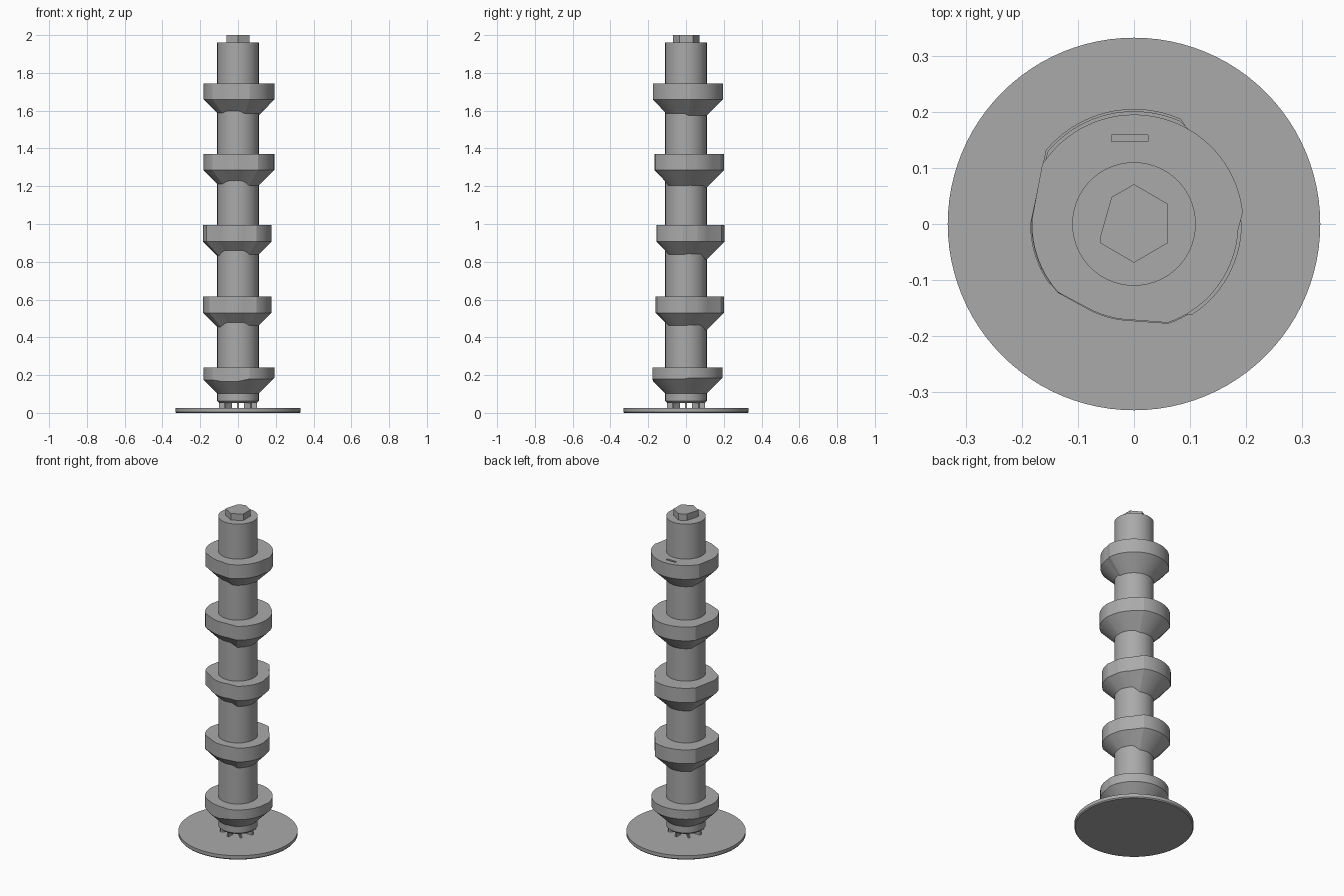
import bpy, bmesh
from math import radians, cos, sin, pi

if "Cube" in bpy.data.objects:
    bpy.data.objects.remove(bpy.data.objects["Cube"])

grey = bpy.data.materials.new("plain grey")
grey.use_nodes = True
grey.diffuse_color = (0.4, 0.4, 0.4, 1)
grey.node_tree.nodes["Principled BSDF"].inputs["Base Color"].default_value = (0.4, 0.4, 0.4, 1)

SHAFT_R = 0.11


def loft(name, rings, smooth=True):
    """Skin a stack of equal-length closed rings and cap both ends."""
    bm = bmesh.new()
    loops = [[bm.verts.new(p) for p in ring] for ring in rings]
    n = len(loops[0])
    for low, high in zip(loops, loops[1:]):
        for i in range(n):
            j = (i + 1) % n
            bm.faces.new((low[i], low[j], high[j], high[i]))
    bm.faces.new(loops[0][::-1])
    bm.faces.new(loops[-1])
    bmesh.ops.recalc_face_normals(bm, faces=bm.faces)
    mesh = bpy.data.meshes.new(name)
    bm.to_mesh(mesh)
    bm.free()
    mesh.materials.append(grey)
    obj = bpy.data.objects.new(name, mesh)
    bpy.context.collection.objects.link(obj)
    if smooth:
        bpy.ops.object.select_all(action="DESELECT")
        obj.select_set(True)
        bpy.context.view_layer.objects.active = obj
        bpy.ops.object.shade_smooth_by_angle(angle=radians(12))
    return obj


def turned(name, profile, n=96):
    return loft(name, [[(r * cos(2 * pi * i / n), r * sin(2 * pi * i / n), z)
                        for i in range(n)] for r, z in profile])


def box(name, x0, x1, y0, y1, z0, z1):
    return loft(name, [[(x0, y0, z), (x1, y0, z), (x1, y1, z), (x0, y1, z)]
                       for z in (z0, z1)], smooth=False)


def outline(arcs, step=4):
    """Polar outline: round arcs joined by straight flats."""
    pts = []
    for start, end, r in arcs:
        count = max(1, round((end - start) / step))
        for i in range(count + 1):
            pts.append((radians(start + (end - start) * i / count), r))
    return pts


def cam(name, arcs, top, bottom, straight_cone=False):
    """Lobed collar with a 45 degree underside running into the shaft."""
    pts = outline(arcs)
    root = SHAFT_R - 0.002

    def ring(f):
        return [(f(r)[0] * cos(a), f(r)[0] * sin(a), f(r)[1]) for a, r in pts]

    if straight_cone:
        low = ring(lambda r: (root, bottom - 0.08))
        edge = ring(lambda r: (r, bottom - 0.08 + r - root))
    else:
        low = ring(lambda r: (root, bottom - (r - root)))
        edge = ring(lambda r: (r, bottom))
    return loft(name, [low, edge, ring(lambda r: (r, top))])


# Base plate and shaft
turned("base_plate", [(0.327, 0), (0.332, 0.006), (0.332, 0.026)])
turned("shaft", [(0.1, 0.052), (SHAFT_R, 0.062), (SHAFT_R, 1.96)])

# Thin feet between plate and shaft
for k in range(8):
    foot = box("foot", 0.05, 0.1, -0.006, 0.006, 0.02, 0.06)
    foot.rotation_euler.z = k * pi / 4

# Hexagonal tip with one corner cut back
tip = [(0.06, -0.034), (0.06, 0.036), (0, 0.071), (-0.04, 0.048),
       (-0.06, -0.022), (-0.06, -0.034), (0, -0.069)]
loft("hex_tip", [[(x, y, z) for x, y in tip] for z in (1.95, 2.0)], smooth=False)

# Cams, from the top down: (start angle, end angle, radius)
top_cam = cam("cam_1", [(6, 147, 0.195), (177, 222, 0.182), (242, 268, 0.171),
                        (289, 357, 0.186)], 1.745, 1.66)
cam("cam_2", [(16, 48, 0.19), (66, 140, 0.201), (177, 222, 0.183),
              (245, 280, 0.166), (303, 360, 0.192)], 1.37, 1.285)
cam("cam_3", [(20, 45, 0.176), (66, 140, 0.205), (180, 205, 0.185),
              (230, 285, 0.157), (303, 355, 0.178)], 0.995, 0.907)
cam("cam_4", [(20, 45, 0.176), (66, 140, 0.201), (180, 215, 0.185),
              (238, 285, 0.162), (303, 358, 0.178)], 0.615, 0.53)
cam("cam_5", [(6, 147, 0.193), (177, 222, 0.183), (242, 268, 0.173),
              (289, 357, 0.188)], 0.24, 0.18, straight_cone=True)

# Shallow slot in the top cam
cutter = box("slot_cutter", -0.04, 0.025, 0.147, 0.159, 1.725, 1.8)
cutter.hide_render = True
cutter.hide_set(True)
cut = top_cam.modifiers.new("slot", "BOOLEAN")
cut.operation = "DIFFERENCE"
cut.object = cutter
top_cam.modifiers.move(len(top_cam.modifiers) - 1, 0)
